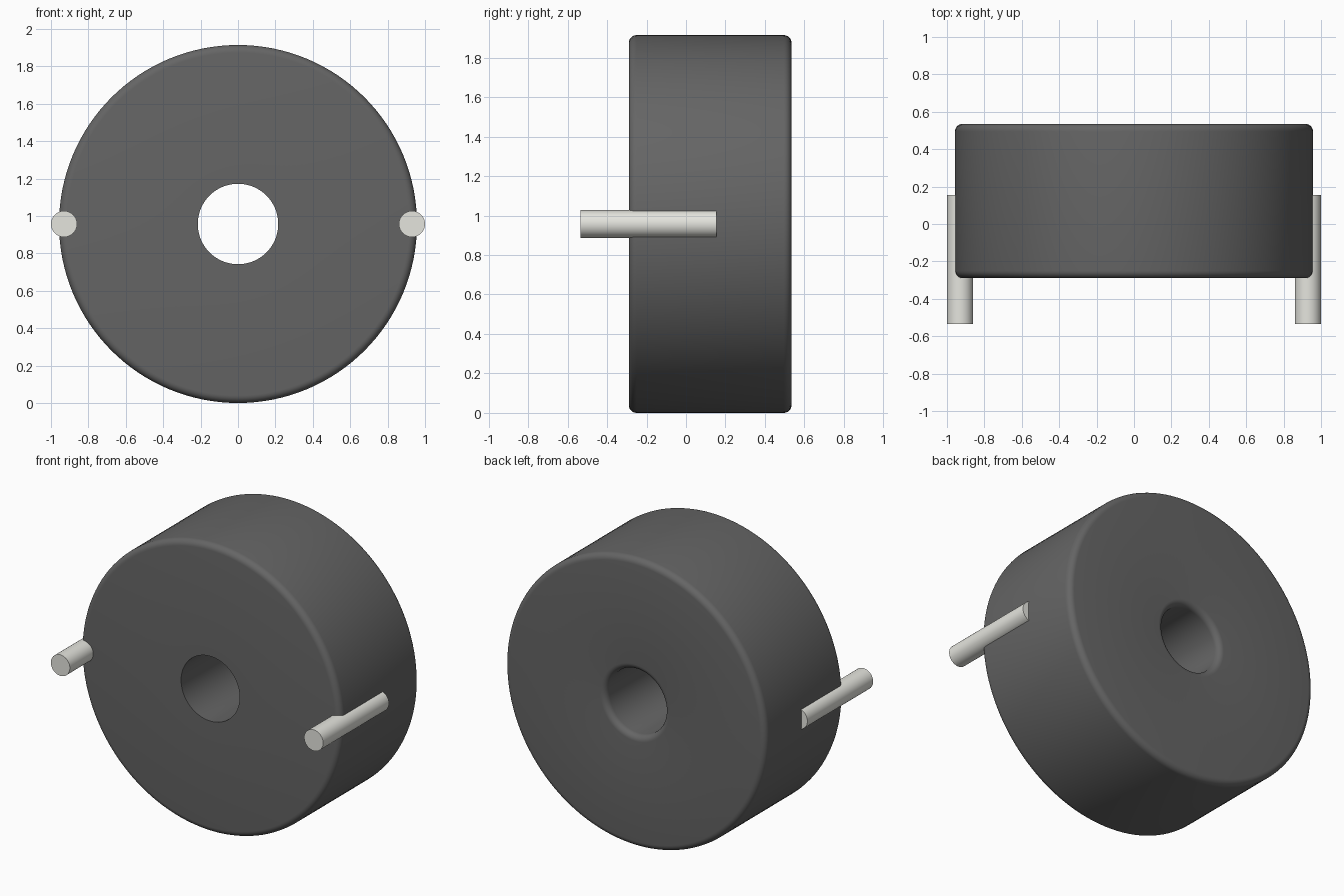
import bpy, bmesh, math
from mathutils import Matrix, Vector

if "Cube" in bpy.data.objects:
    bpy.data.objects.remove(bpy.data.objects["Cube"])

CZ = 0.957                     # height of the wheel axis
R, HOLE = 0.957, 0.215         # outer and bore radii
FRONT, BACK = -0.29, 0.535     # wheel faces along y
F = 0.04                       # edge rounding


def material(name, color):
    m = bpy.data.materials.new(name)
    m.diffuse_color = (*color, 1)
    m.use_nodes = True
    m.node_tree.nodes["Principled BSDF"].inputs["Base Color"].default_value = m.diffuse_color
    return m


def arc(r, y, start, end, n=6):
    """Quarter-round points (radius, y) about a fillet centre."""
    angles = [math.radians(start + (end - start) * i / n) for i in range(n + 1)]
    return [(r + F * math.cos(a), y + F * math.sin(a)) for a in angles]


def finish(bm, name, mat):
    bmesh.ops.recalc_face_normals(bm, faces=bm.faces)
    mesh = bpy.data.meshes.new(name)
    bm.to_mesh(mesh)
    bm.free()
    mesh.materials.append(mat)
    ob = bpy.data.objects.new(name, mesh)
    bpy.context.collection.objects.link(ob)
    bpy.ops.object.select_all(action='DESELECT')
    ob.select_set(True)
    bpy.context.view_layer.objects.active = ob
    bpy.ops.object.shade_smooth_by_angle(angle=math.radians(30))
    return ob


dark = material("dark_grey", (0.13, 0.13, 0.13))
light = material("light_grey", (0.78, 0.78, 0.73))

# Wheel body: closed profile revolved about y, bore sharp in front and rounded behind
profile = [(HOLE, FRONT)]
profile += arc(R - F, FRONT + F, -90, 0)
profile += arc(R - F, BACK - F, 0, 90)
profile += arc(HOLE + F, BACK - F, 90, 180)
bm = bmesh.new()
verts = [bm.verts.new((r, y, CZ)) for r, y in profile]
edges = [bm.edges.new((a, b)) for a, b in zip(verts, verts[1:] + verts[:1])]
bmesh.ops.spin(bm, geom=verts + edges, cent=Vector((0, 0, CZ)), axis=(0, 1, 0),
               angle=math.tau, steps=128, use_merge=True)
bmesh.ops.remove_doubles(bm, verts=bm.verts, dist=1e-5)
finish(bm, "wheel_body", dark)

# Side pins, half sunk into the rim
for side, name in ((-1, "left_pin"), (1, "right_pin")):
    bm = bmesh.new()
    place = Matrix.Translation((side * 0.93, -0.19, CZ)) @ Matrix.Rotation(math.pi / 2, 4, 'X')
    bmesh.ops.create_cone(bm, cap_ends=True, segments=32, radius1=0.07,
                          radius2=0.07, depth=0.69, matrix=place)
    finish(bm, name, light)
